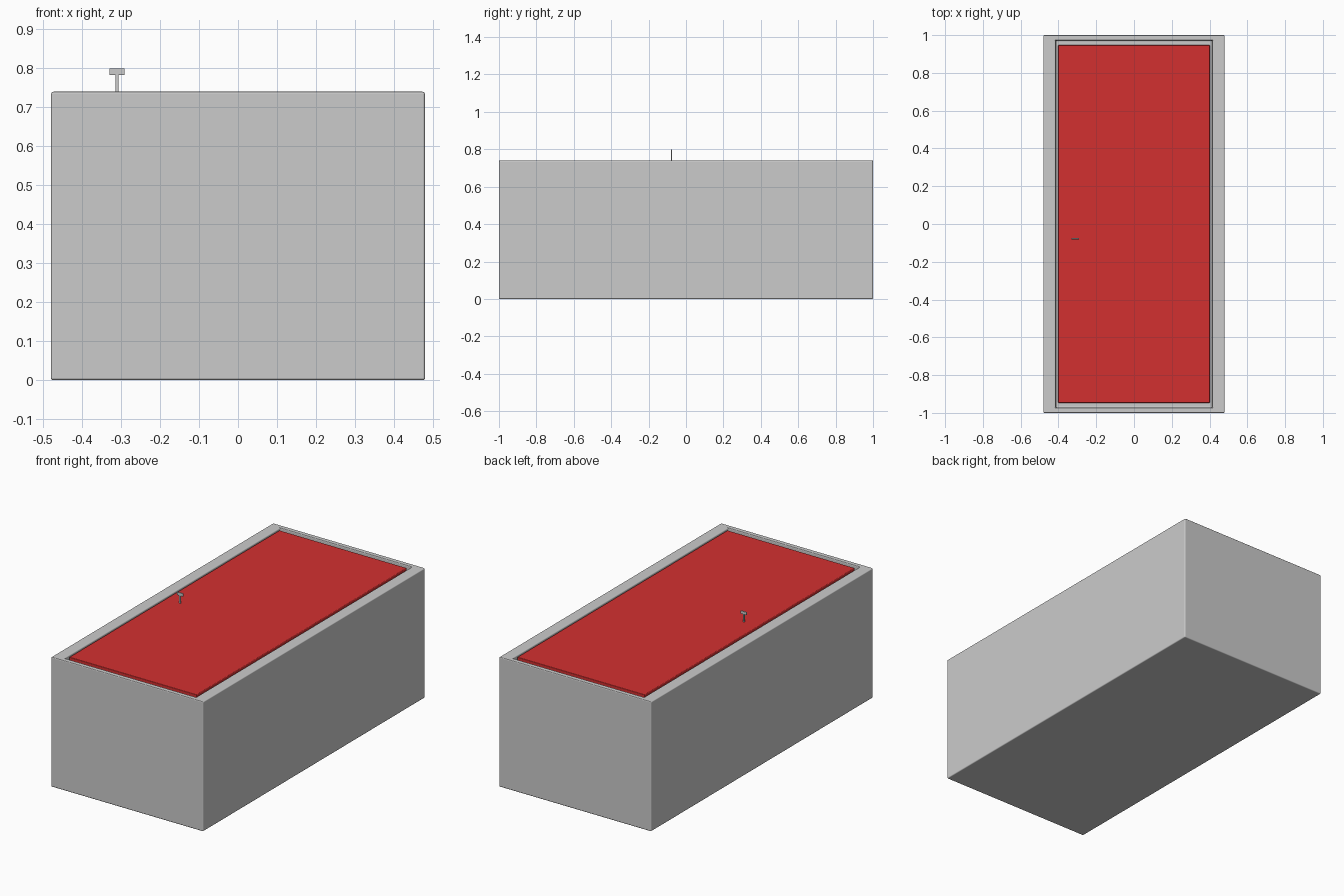
import bpy
import bmesh
from mathutils import Matrix

old = bpy.data.objects.get("Cube")
if old:
    bpy.data.objects.remove(old, do_unlink=True)


def material(name, color):
    m = bpy.data.materials.new(name)
    m.use_nodes = True
    m.diffuse_color = color
    m.node_tree.nodes["Principled BSDF"].inputs["Base Color"].default_value = color
    return m


grey = material("light grey", (0.6, 0.6, 0.6, 1))
red = material("red", (0.65, 0.03, 0.03, 1))


def finish(bm, name, mat, bevel):
    mesh = bpy.data.meshes.new(name)
    bm.to_mesh(mesh)
    bm.free()
    mesh.materials.append(mat)
    ob = bpy.data.objects.new(name, mesh)
    bpy.context.collection.objects.link(ob)
    if bevel:
        mod = ob.modifiers.new("rounded edges", 'BEVEL')
        mod.width = bevel
        mod.segments = 3
        mod.harden_normals = True
    bpy.ops.object.select_all(action='DESELECT')
    ob.select_set(True)
    bpy.context.view_layer.objects.active = ob
    bpy.ops.object.shade_smooth_by_angle()
    return ob


def box(low, high):
    bm = bmesh.new()
    size = [b - a for a, b in zip(low, high)]
    mid = [(a + b) / 2 for a, b in zip(low, high)]
    bmesh.ops.create_cube(bm, size=1, matrix=Matrix.Translation(mid) @ Matrix.Diagonal((*size, 1)))
    return bm


TOP = 0.74

# Surrounding frame: solid block whose top is inset unevenly and sunk for the panel
bm = box((-0.48, -1, 0), (0.48, 1, TOP))
top = max(bm.faces, key=lambda f: f.calc_center_median().z)
bmesh.ops.inset_individual(bm, faces=[top], thickness=0.04)
for v in top.verts:
    v.co.x = 0.414 if v.co.x > 0 else -0.414
sunk = bmesh.ops.extrude_discrete_faces(bm, faces=[top])["faces"][0]
for v in sunk.verts:
    v.co.z -= 0.03
finish(bm, "frame", grey, 0.006)

# Red door panel, level with the rim and separated by a narrow groove
finish(box((-0.402, -0.947, TOP - 0.035), (0.402, 0.947, TOP)), "door_panel", red, 0.004)

# Small flat handle: stem and crosspiece
finish(box((-0.315, -0.081, TOP - 0.005), (-0.307, -0.075, 0.785)), "handle_stem", grey, 0)
finish(box((-0.33, -0.081, 0.783), (-0.291, -0.075, 0.80)), "handle_grip", grey, 0.001)
